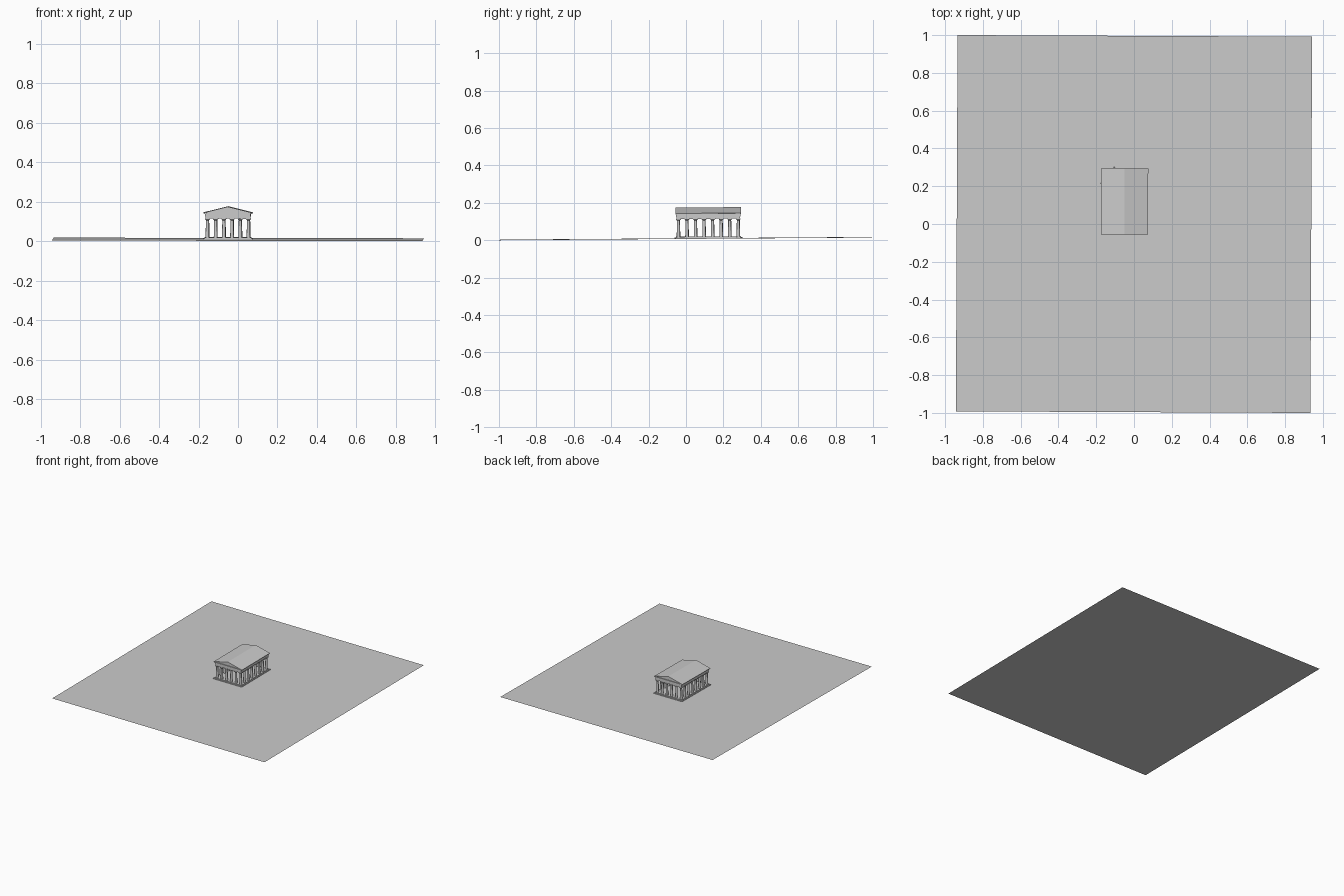
import bpy, bmesh
from mathutils import Matrix, Vector

if "Cube" in bpy.data.objects:
    bpy.data.objects.remove(bpy.data.objects["Cube"])

# Whole scene sits on a very slightly tilted and turned ground sheet
TILT = (Matrix.Translation((0, 0, 0.009)) @ Matrix.Rotation(-0.0045, 4, 'Z')
        @ Matrix.Rotation(0.0073, 4, 'X') @ Matrix.Rotation(0.0018, 4, 'Y'))
CX, CY = -0.051, 0.12      # temple centre


def finish(name, bm):
    bmesh.ops.recalc_face_normals(bm, faces=bm.faces)
    me = bpy.data.meshes.new(name)
    bm.to_mesh(me)
    bm.free()
    ob = bpy.data.objects.new(name, me)
    bpy.context.collection.objects.link(ob)
    ob.matrix_world = TILT
    return ob


def add_box(bm, x0, x1, y0, y1, z0, z1):
    m = (Matrix.Translation(((x0 + x1) / 2, (y0 + y1) / 2, (z0 + z1) / 2))
         @ Matrix.Diagonal((x1 - x0, y1 - y0, z1 - z0, 1)))
    bmesh.ops.create_cube(bm, size=1, matrix=m)


def slab(name, hx, hy, z0, z1):
    bm = bmesh.new()
    add_box(bm, CX - hx, CX + hx, CY - hy, CY + hy, z0, z1)
    return finish(name, bm)


def prism(name, profile, y0, y1):
    """Extrude an x-z profile along y."""
    bm = bmesh.new()
    face = bm.faces.new([bm.verts.new((CX + x, y0, z)) for x, z in profile])
    ext = bmesh.ops.extrude_face_region(bm, geom=[face])
    verts = [g for g in ext['geom'] if isinstance(g, bmesh.types.BMVert)]
    bmesh.ops.translate(bm, verts=verts, vec=Vector((0, y1 - y0, 0)))
    return finish(name, bm)


# Ground sheet
bm = bmesh.new()
bmesh.ops.create_grid(bm, x_segments=1, y_segments=1, size=1,
                      matrix=Matrix.Diagonal((0.9385, 0.996, 1, 1)))
finish("ground_sheet", bm)

# Stepped base
slab("base_lower_step", 0.126, 0.18, 0, 0.005)
slab("base_upper_step", 0.119, 0.173, 0.005, 0.010)

# Columns: tapered shaft, flared cushion and square capital
bm = bmesh.new()
SX, SY = 0.104, 0.160


def add_cone(x, y, z0, z1, r0, r1):
    bmesh.ops.create_cone(bm, cap_ends=True, segments=12, radius1=r0, radius2=r1,
                          depth=z1 - z0, matrix=Matrix.Translation((x, y, (z0 + z1) / 2)))


for i in range(6):
    for j in range(8):
        if i in (0, 5) or j in (0, 7):
            x = CX - SX + 2 * SX * i / 5
            y = CY - SY + 2 * SY * j / 7
            add_cone(x, y, 0.010, 0.096, 0.0095, 0.0075)
            add_cone(x, y, 0.096, 0.101, 0.0075, 0.0115)
            add_box(bm, x - 0.012, x + 0.012, y - 0.012, y + 0.012, 0.101, 0.105)
cols = finish("columns", bm)
bpy.context.view_layer.objects.active = cols
cols.select_set(True)
bpy.ops.object.shade_smooth_by_angle(angle=0.7)

# Entablature: ring of beams, architrave and slightly wider frieze
for name, h, z0, z1 in (("architrave", 0.0100, 0.105, 0.117), ("frieze", 0.0115, 0.117, 0.129)):
    bm = bmesh.new()
    for s in (-1, 1):
        xc, yc = CX + s * SX, CY + s * SY
        add_box(bm, xc - h, xc + h, CY - SY - h, CY + SY + h, z0, z1)
        add_box(bm, CX - SX + h, CX + SX - h, yc - h, yc + h, z0, z1)
    finish(name, bm)

# Cornice, recessed pediment and overhanging gable roof
slab("cornice", 0.122, 0.174, 0.129, 0.133)
prism("pediment", [(-0.116, 0.133), (0.116, 0.133), (0, 0.161)], CY - 0.168, CY + 0.168)
prism("roof", [(-0.125, 0.131), (0, 0.161), (0.125, 0.131), (0.125, 0.135),
               (0, 0.166), (-0.125, 0.135)], CY - 0.175, CY + 0.175)
